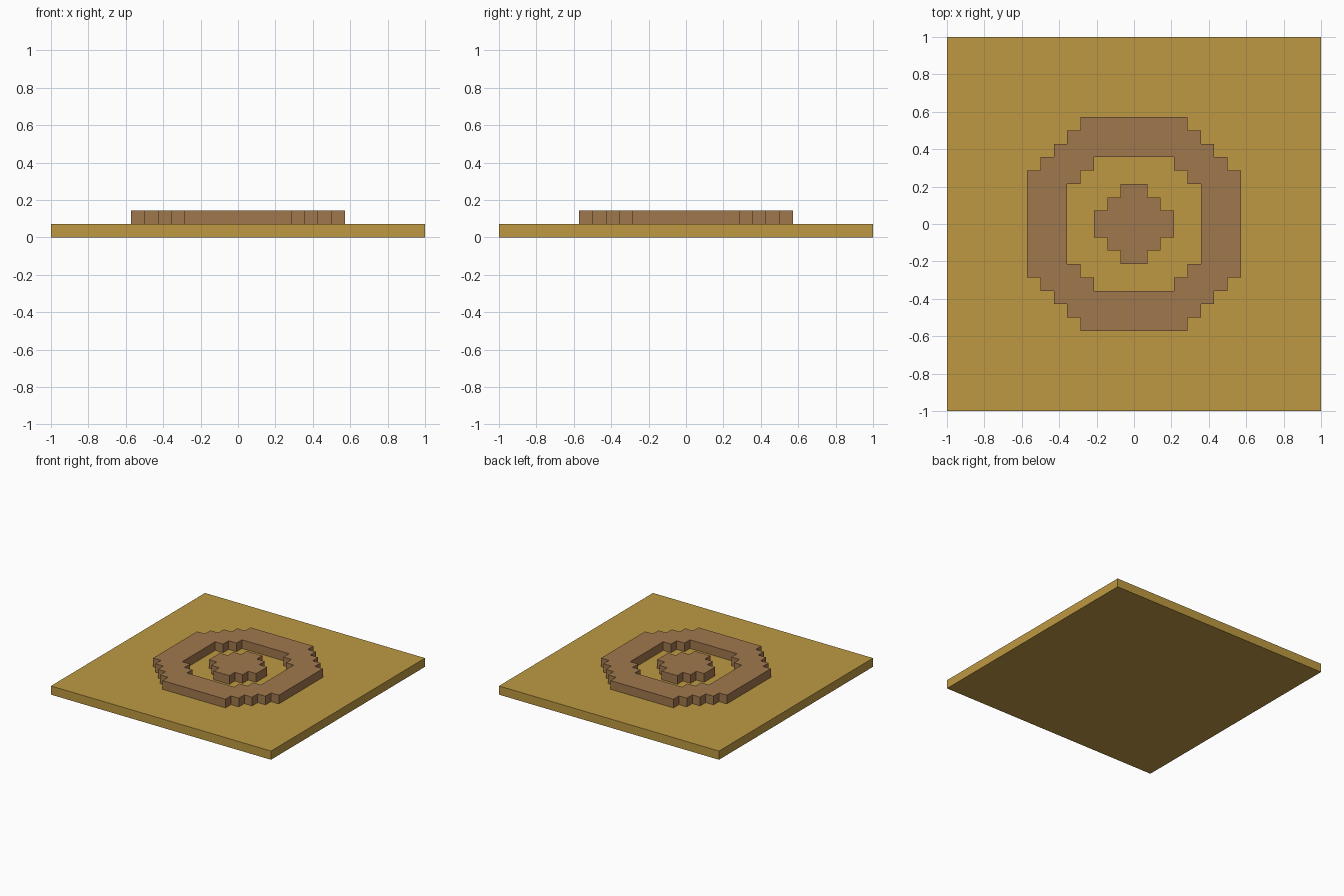
import bpy, bmesh, math

if "Cube" in bpy.data.objects:
    bpy.data.objects.remove(bpy.data.objects["Cube"])

U = 1 / 14  # one grid step: the plate is 28 steps wide


def material(name, rgb):
    mat = bpy.data.materials.new(name)
    linear = [((c / 255 + 0.055) / 1.055) ** 2.4 for c in rgb]
    mat.diffuse_color = (*linear, 1)
    mat.use_nodes = True
    mat.node_tree.nodes["Principled BSDF"].inputs["Base Color"].default_value = mat.diffuse_color
    return mat


def stepped_octagon(i, j, size, diagonal):
    """True if cell (i, j) lies in an octagon with stair-step corners."""
    a, b = (k if k >= 0 else -k - 1 for k in (i, j))
    return max(a, b) < size and a + b <= diagonal


def slab(name, inside, radius, z, mat):
    """Merge all grid cells that pass the rule into one slab, one step thick."""
    bm = bmesh.new()
    verts = {}

    def vert(x, y):
        if (x, y) not in verts:
            verts[x, y] = bm.verts.new((x * U, y * U, z))
        return verts[x, y]

    for i in range(-radius, radius):
        for j in range(-radius, radius):
            if inside(i, j):
                bm.faces.new([vert(i, j), vert(i + 1, j),
                              vert(i + 1, j + 1), vert(i, j + 1)])
    ext = bmesh.ops.extrude_face_region(bm, geom=bm.faces[:], use_keep_orig=True)
    top = [e for e in ext["geom"] if isinstance(e, bmesh.types.BMVert)]
    bmesh.ops.translate(bm, verts=top, vec=(0, 0, U))
    bmesh.ops.recalc_face_normals(bm, faces=bm.faces)
    bmesh.ops.dissolve_limit(bm, angle_limit=math.radians(1),
                             verts=bm.verts, edges=bm.edges)
    mesh = bpy.data.meshes.new(name)
    bm.to_mesh(mesh)
    bm.free()
    mesh.materials.append(mat)
    obj = bpy.data.objects.new(name, mesh)
    bpy.context.collection.objects.link(obj)


ochre = material("ochre", (190, 153, 66))
brown = material("brown", (160, 119, 77))

# Square base plate
bpy.ops.mesh.primitive_cube_add(size=1, location=(0, 0, U / 2))
plate = bpy.context.object
plate.name = "base_plate"
plate.scale = (2, 2, U)
plate.data.materials.append(ochre)

# Raised ring and centre disc
slab("ring", lambda i, j: stepped_octagon(i, j, 8, 10)
     and not stepped_octagon(i, j, 5, 6), 8, U, brown)
slab("centre_disc", lambda i, j: stepped_octagon(i, j, 3, 2), 3, U, brown)
